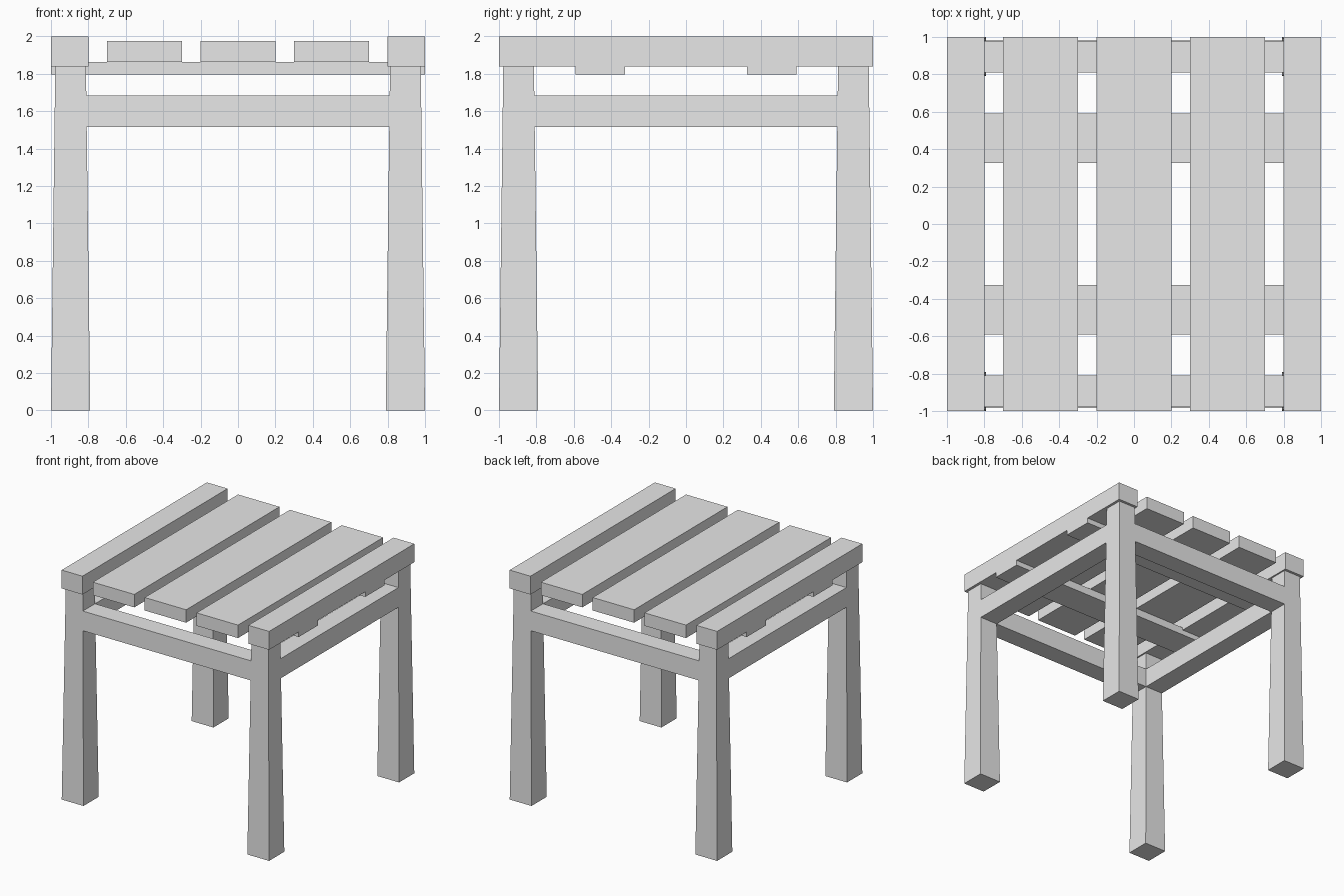
import bpy
import bmesh
from math import pi
from mathutils import Matrix

cube = bpy.data.objects.get("Cube")
if cube:
    bpy.data.objects.remove(cube, do_unlink=True)

grey = bpy.data.materials.new("plain_grey")
grey.use_nodes = True
grey.diffuse_color = (0.8, 0.8, 0.8, 1)
grey.node_tree.nodes["Principled BSDF"].inputs["Base Color"].default_value = (0.8, 0.8, 0.8, 1)

LEG_CENTRE = 0.895
BEAM_BOTTOM = 1.84


def block(name, low, high, z0, z1, angle=0):
    """Box between two rectangles (x0, x1, y0, y1), at z0 and z1, turned about z."""
    bm = bmesh.new()
    bmesh.ops.create_cube(bm, size=1)
    for v in bm.verts:
        top = v.co.z > 0
        x0, x1, y0, y1 = high if top else low
        v.co = (x1 if v.co.x > 0 else x0, y1 if v.co.y > 0 else y0, z1 if top else z0)
    bmesh.ops.rotate(bm, verts=bm.verts, matrix=Matrix.Rotation(angle, 3, "Z"))
    mesh = bpy.data.meshes.new(name)
    bm.to_mesh(mesh)
    bm.free()
    mesh.materials.append(grey)
    obj = bpy.data.objects.new(name, mesh)
    bpy.context.collection.objects.link(obj)
    return obj


def leg_half(z):
    """Half thickness of the tapered leg at a height."""
    return 0.105 - 0.023 * z / BEAM_BOTTOM


def leg_section(z):
    a, b = LEG_CENTRE - leg_half(z), LEG_CENTRE + leg_half(z)
    return (a, b, a, b)


def rail_section(z):
    a, b = LEG_CENTRE - leg_half(z), LEG_CENTRE + leg_half(z)
    return (-a, a, -b, -a)


# Four tapered legs and the rails flush between them
corners = ("back_left", "back_right", "front_right", "front_left")
sides = ("front", "left", "back", "right")
RAIL_Z = (1.515, 1.685)
for i in range(4):
    turn = i * pi / 2
    block(corners[i] + "_leg", leg_section(0), leg_section(BEAM_BOTTOM), 0, BEAM_BOTTOM, turn)
    block(sides[i] + "_rail", rail_section(RAIL_Z[0]), rail_section(RAIL_Z[1]), *RAIL_Z, turn)

# Raised side beams
for name, x0 in (("right", -1), ("left", 0.8)):
    rect = (x0, x0 + 0.2, -1, 1)
    block(name + "_side_beam", rect, rect, BEAM_BOTTOM, 2)

# Cross battens under the slats
for name, y0 in (("front", -0.592), ("back", 0.325)):
    rect = (-1, 1, y0, y0 + 0.267)
    block(name + "_batten", rect, rect, 1.795, 1.862)

# Seat slats
for name, x in (("right", -0.5), ("middle", 0), ("left", 0.5)):
    rect = (x - 0.2, x + 0.2, -1, 1)
    block(name + "_slat", rect, rect, 1.862, 1.975)
